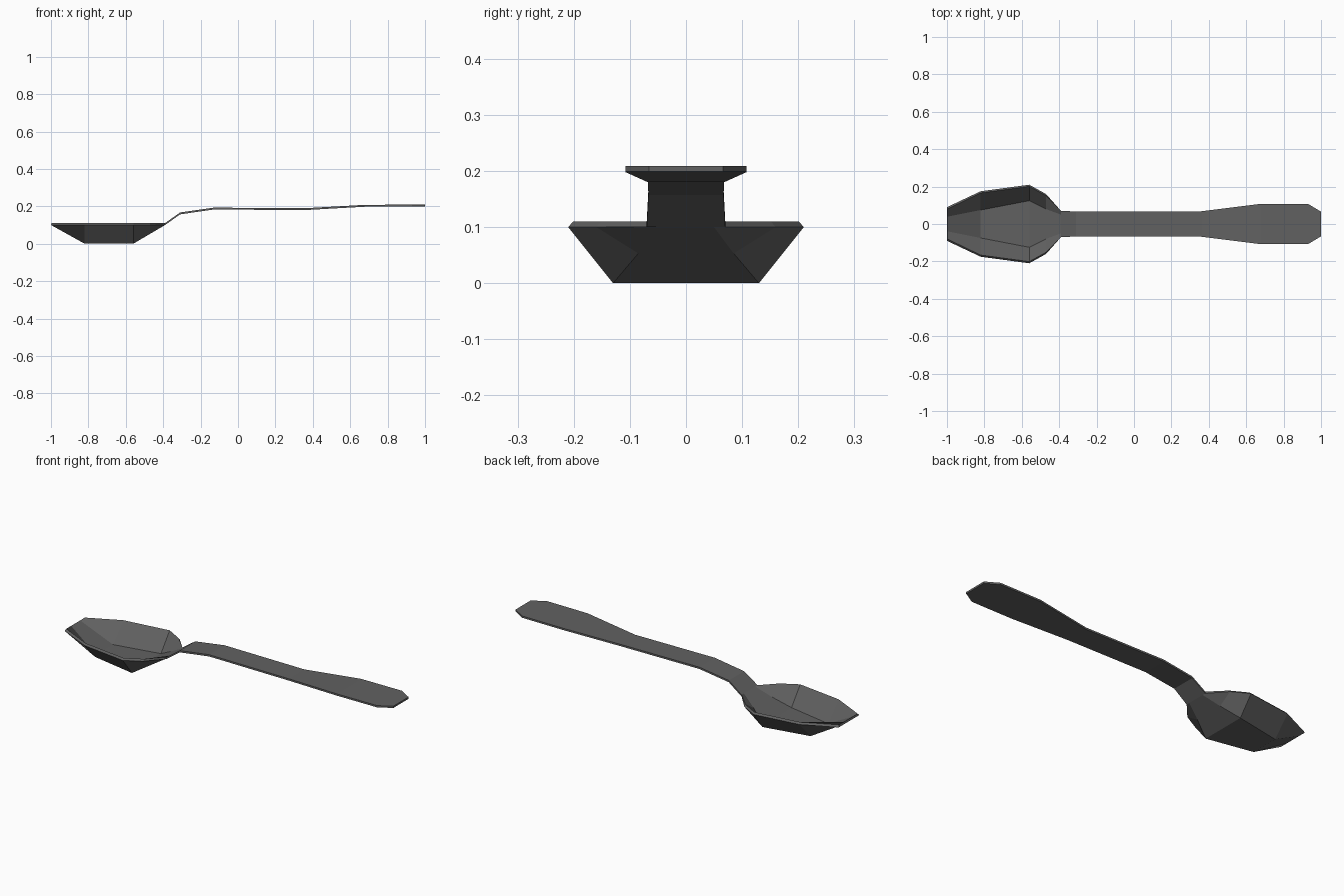
import bpy
import bmesh

cube = bpy.data.objects.get("Cube")
if cube:
    bpy.data.objects.remove(cube, do_unlink=True)

metal = bpy.data.materials.new("dark_grey_metal")
metal.use_nodes = True
COLOUR = (0.12, 0.12, 0.12, 1)
metal.diffuse_color = COLOUR
metal.node_tree.nodes["Principled BSDF"].inputs["Base Color"].default_value = COLOUR

THICK = 0.01

# Cross-sections along the spoon: x, rim half width, rim z, floor half width, floor z
BOWL = [
    (-1.0, 0.09, 0.10, 0.045, 0.10),
    (-0.82, 0.175, 0.10, 0.08, 0.0),
    (-0.56, 0.21, 0.10, 0.13, 0.0),
    (-0.47, 0.16, 0.10, 0.085, 0.053),
    (-0.39, 0.07, 0.10, 0.05, 0.10),
]
# Handle outline: x, half width, z
HANDLE = [
    (-0.31, 0.067, 0.157),
    (-0.13, 0.068, 0.183),
    (0.36, 0.068, 0.18),
    (0.68, 0.108, 0.198),
    (0.93, 0.108, 0.199),
    (1.0, 0.066, 0.199),
]
sections = BOWL + [(x, w, z, w * 0.6, z) for x, w, z in HANDLE]


def add_shell(bm, upper):
    """One sheet of the spoon, four points across each section."""
    rows = []
    for i, (x, rim, rim_z, floor, floor_z) in enumerate(sections):
        in_bowl = i < len(BOWL) - 1
        inset = 0.009 if upper and in_bowl else 0
        lift = THICK if upper else 0
        shift = 0.004 if upper and i == 0 else 0
        points = [(-rim + inset, rim_z), (-floor + inset * 0.6, floor_z),
                  (floor - inset * 0.6, floor_z), (rim - inset, rim_z)]
        rows.append([bm.verts.new((x + shift, y, z + lift)) for y, z in points])
    for a, b in zip(rows, rows[1:]):
        for j in range(3):
            bm.faces.new((a[j], b[j], b[j + 1], a[j + 1]))
    # Ordered outline of the sheet
    return (rows[0] + [r[3] for r in rows[1:]]
            + rows[-1][2::-1] + [r[0] for r in rows[-2:0:-1]])


# Outer and inner sheets joined by a thin edge
bm = bmesh.new()
lower = add_shell(bm, False)
upper = add_shell(bm, True)
for k in range(len(lower)):
    n = (k + 1) % len(lower)
    bm.faces.new((lower[k], lower[n], upper[n], upper[k]))
bmesh.ops.recalc_face_normals(bm, faces=bm.faces)

mesh = bpy.data.meshes.new("spoon")
bm.to_mesh(mesh)
bm.free()
mesh.materials.append(metal)
spoon = bpy.data.objects.new("spoon", mesh)
bpy.context.collection.objects.link(spoon)
